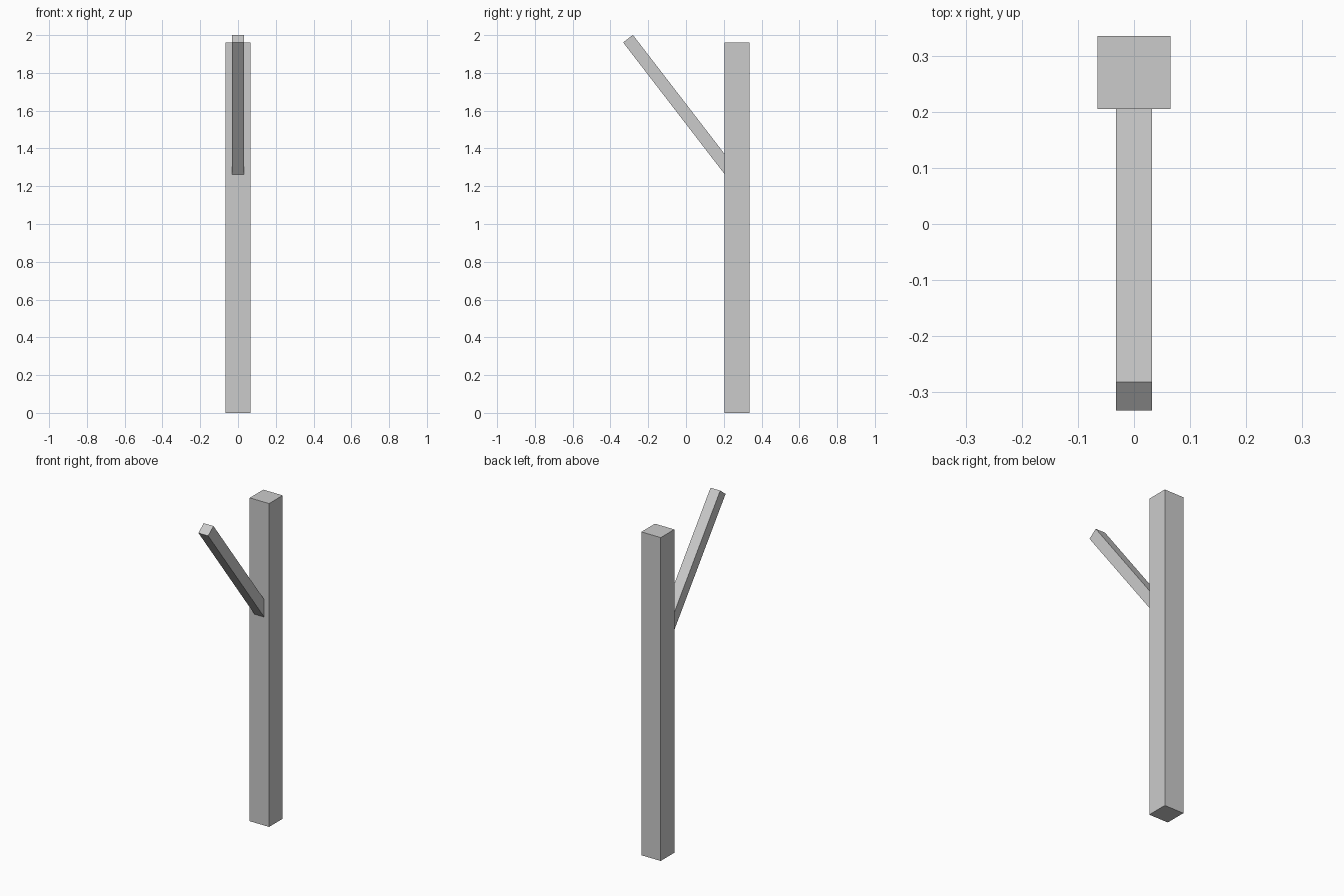
import bpy
from math import atan2
from mathutils import Vector

cube = bpy.data.objects.get("Cube")
if cube:
    bpy.data.objects.remove(cube, do_unlink=True)

# Single plain grey
grey = bpy.data.materials.new("light_grey")
grey.use_nodes = True
colour = (0.6, 0.6, 0.6, 1.0)
grey.diffuse_color = colour
grey.node_tree.nodes["Principled BSDF"].inputs["Base Color"].default_value = colour


def beam(name, start, end, width):
    """Square beam between two points lying in the YZ plane."""
    start, end = Vector(start), Vector(end)
    axis = end - start
    bpy.ops.mesh.primitive_cube_add(size=1, location=(start + end) / 2,
                                    rotation=(atan2(-axis.y, axis.z), 0, 0))
    obj = bpy.context.object
    obj.name = name
    obj.scale = (width, width, axis.length)
    bpy.ops.object.transform_apply(location=False, rotation=False, scale=True)
    obj.data.materials.append(grey)
    return obj


# Upright post
beam("post", (0, 0.27, 0), (0, 0.27, 1.96), 0.13)

# Slanted arm, its lower end buried in the post
beam("slanted_arm", (0, 0.27, 1.232), (0, -0.307, 1.981), 0.065)
